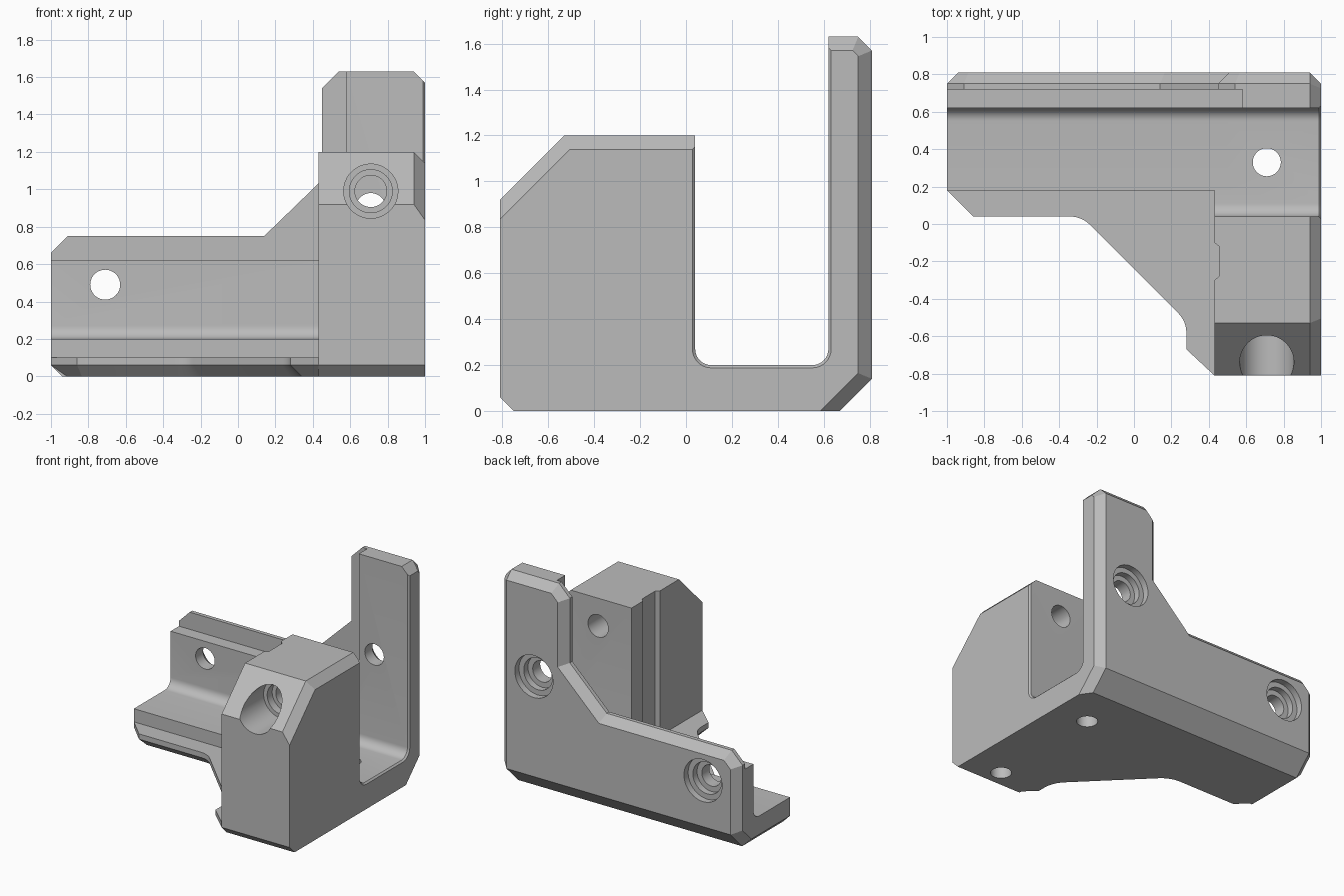
import bpy, bmesh, math
from mathutils import Vector

old = bpy.data.objects.get("Cube")
if old:
    bpy.data.objects.remove(old, do_unlink=True)

grey = bpy.data.materials.new("matte_grey")
grey.use_nodes = True
grey.diffuse_color = (0.5, 0.5, 0.5, 1)
grey.node_tree.nodes["Principled BSDF"].inputs["Base Color"].default_value = (0.5, 0.5, 0.5, 1)

CHAMFER = 0.06


def fillet(before, corner, after, radius, steps=8):
    """Points of an arc that rounds one corner of a flat profile."""
    c = Vector(corner)
    u, v = (Vector(before) - c).normalized(), (Vector(after) - c).normalized()
    half = u.angle(v) / 2
    start, end = c + u * radius / math.tan(half), c + v * radius / math.tan(half)
    centre = c + (u + v).normalized() * radius / math.sin(half)
    a, b = start - centre, end - centre
    sweep = math.pi - 2 * half
    return [tuple(centre + (a * math.sin((1 - i / steps) * sweep)
                            + b * math.sin(i / steps * sweep)) / math.sin(sweep))
            for i in range(steps + 1)]


def prism(name, profile, axis, low, high, bevels=()):
    """Extrude a profile along an axis; bevels are (width, rule on edge ends)."""
    def place(p, h):
        return {"x": (h, p[0], p[1]), "y": (p[0], h, p[1]), "z": (p[0], p[1], h)}[axis]
    bm = bmesh.new()
    face = bm.faces.new([bm.verts.new(place(p, low)) for p in profile])
    top = bmesh.ops.extrude_face_region(bm, geom=[face])["geom"]
    shift = Vector(place((0, 0), high - low))
    bmesh.ops.translate(bm, vec=shift, verts=[g for g in top if isinstance(g, bmesh.types.BMVert)])
    bmesh.ops.recalc_face_normals(bm, faces=bm.faces)
    for width, rule in bevels:
        edges = [e for e in bm.edges if rule(e.verts[0].co, e.verts[1].co)]
        bmesh.ops.bevel(bm, geom=edges, offset=width, segments=1, affect='EDGES')
    mesh = bpy.data.meshes.new(name)
    bm.to_mesh(mesh)
    bm.free()
    mesh.materials.append(grey)
    obj = bpy.data.objects.new(name, mesh)
    bpy.context.collection.objects.link(obj)
    return obj


def box(name, x, y, z):
    return prism(name, [(x[0], y[0]), (x[1], y[0]), (x[1], y[1]), (x[0], y[1])], "z", *z)


def disc(name, centre, radius, axis, low, high):
    n = 48
    ring = [(centre[0] + radius * math.cos(i * math.tau / n),
             centre[1] + radius * math.sin(i * math.tau / n)) for i in range(n)]
    return prism(name, ring, axis, low, high)


def combine(target, tool, operation):
    mod = target.modifiers.new("combine", 'BOOLEAN')
    mod.operation, mod.object, mod.solver = operation, tool, 'EXACT'
    bpy.context.view_layer.objects.active = target
    bpy.ops.object.modifier_apply(modifier=mod.name)
    bpy.data.objects.remove(tool, do_unlink=True)


def at(value, coord):
    return lambda a, b: abs(a[coord] - value) < 0.001 and abs(b[coord] - value) < 0.001


# U-shaped body: front block, slot and rear post
right_side = at(1, 0)
u_profile = ([(-0.81, 0.06), (-0.75, 0), (0.67, 0), (0.81, 0.14), (0.81, 1.57), (0.75, 1.63), (0.62, 1.63)]
             + fillet((0.62, 1.6), (0.62, 0.2), (0.04, 0.2), 0.07)
             + fillet((0.62, 0.2), (0.04, 0.2), (0.04, 1.2), 0.07)
             + [(0.04, 1.2), (-0.53, 1.2), (-0.81, 0.92)])


def outer_edge(a, b):
    m = (a + b) / 2
    block_top = m.y < 0.03 and m.z > 1 and abs(a.y - b.y) > 0.1
    post_rim = m.y > 0.65 and m.z > 0.01
    return right_side(a, b) and (block_top or post_rim)


def slot_edge(a, b):
    m = (a + b) / 2
    return right_side(a, b) and 0.03 < m.y < 0.63 and m.z > 0.19


body = prism("corner_bracket", u_profile, "x", 0.43, 1,
             [(CHAMFER, outer_edge), (0.012, slot_edge)])
combine(body, box("post_notch", (0.4, 0.58), (0.6, 0.9), (0.62, 2)), 'DIFFERENCE')

# Arm: floor with a low wall
left_side = at(-1, 0)
arm_profile = ([(0.18, 0), (0.67, 0), (0.81, 0.14), (0.81, 0.62), (0.62, 0.62)]
               + fillet((0.62, 0.62), (0.62, 0.2), (0.18, 0.2), 0.07) + [(0.18, 0.2)])


def arm_rim(a, b):
    m = (a + b) / 2
    return left_side(a, b) and (m.z < 0.08 or m.y > 0.8)


arm = prism("arm", arm_profile, "x", -1, 0.5, [(CHAMFER, arm_rim)])
combine(body, arm, 'UNION')

# Back panel with chamfered rim
rear = at(0.81, 1)
panel_profile = [(-1, 0.3), (-1, 0.66), (-0.91, 0.75), (0.14, 0.75), (0.45, 1.05),
                 (0.45, 1.54), (0.54, 1.63), (0.7, 1.63), (0.7, 0.3)]


def panel_rim(a, b):
    m = (a + b) / 2
    return rear(a, b) and m.x < 0.69 and (m.z > 0.31)


panel = prism("back_panel", panel_profile, "y", 0.72, 0.81, [(CHAMFER, panel_rim)])
combine(body, panel, 'UNION')

# Thin base web linking arm and block
web_profile = ([(-1, 0.6), (-1, 0.18), (-0.86, 0.04)]
               + fillet((-0.86, 0.04), (-0.28, 0.04), (0.28, -0.52), 0.15)
               + fillet((-0.28, 0.04), (0.28, -0.52), (0.28, -0.67), 0.15)
               + [(0.28, -0.67), (0.43, -0.81), (0.5, -0.81), (0.5, 0.6)])
bottom, web_back, web_end = at(0, 2), at(0.6, 1), at(0.5, 0)


def web_rim(a, b):
    return bottom(a, b) and not web_back(a, b) and not web_end(a, b)


web = prism("base_web", web_profile, "z", 0, 0.1, [(CHAMFER, web_rim)])
combine(body, web, 'UNION')

# Groove on the inner side of the block
groove = [(0.4, -0.3), (0.43, -0.3), (0.455, -0.28), (0.455, -0.12), (0.43, -0.1), (0.4, -0.1)]
combine(body, prism("groove", groove, "z", 0.1, 1.4), 'DIFFERENCE')

# Stepped screw holes: centre, axis, then radius and range of each step
bores = [
    ((0.71, 0.99), "y", [(0.145, -1, -0.5), (0.115, -0.6, -0.44), (0.085, -0.6, 0.1)]),
    ((0.71, 0.9), "y", [(0.16, 0.76, 0.9), (0.12, 0.71, 0.9), (0.08, 0.5, 0.9)]),
    ((-0.71, 0.49), "y", [(0.16, 0.76, 0.9), (0.12, 0.71, 0.9), (0.08, 0.5, 0.9)]),
    ((0.71, 0.33), "z", [(0.075, -0.1, 0.3)]),
    ((0.71, -0.62), "z", [(0.075, -0.1, 0.4)]),
]
for centre, axis, steps in bores:
    for radius, low, high in steps:
        combine(body, disc("bore", centre, radius, axis, low, high), 'DIFFERENCE')

# Smooth the fillets and holes, keep the edges sharp
bpy.ops.object.select_all(action='DESELECT')
body.select_set(True)
bpy.context.view_layer.objects.active = body
bpy.ops.object.shade_smooth_by_angle(angle=math.radians(30))
